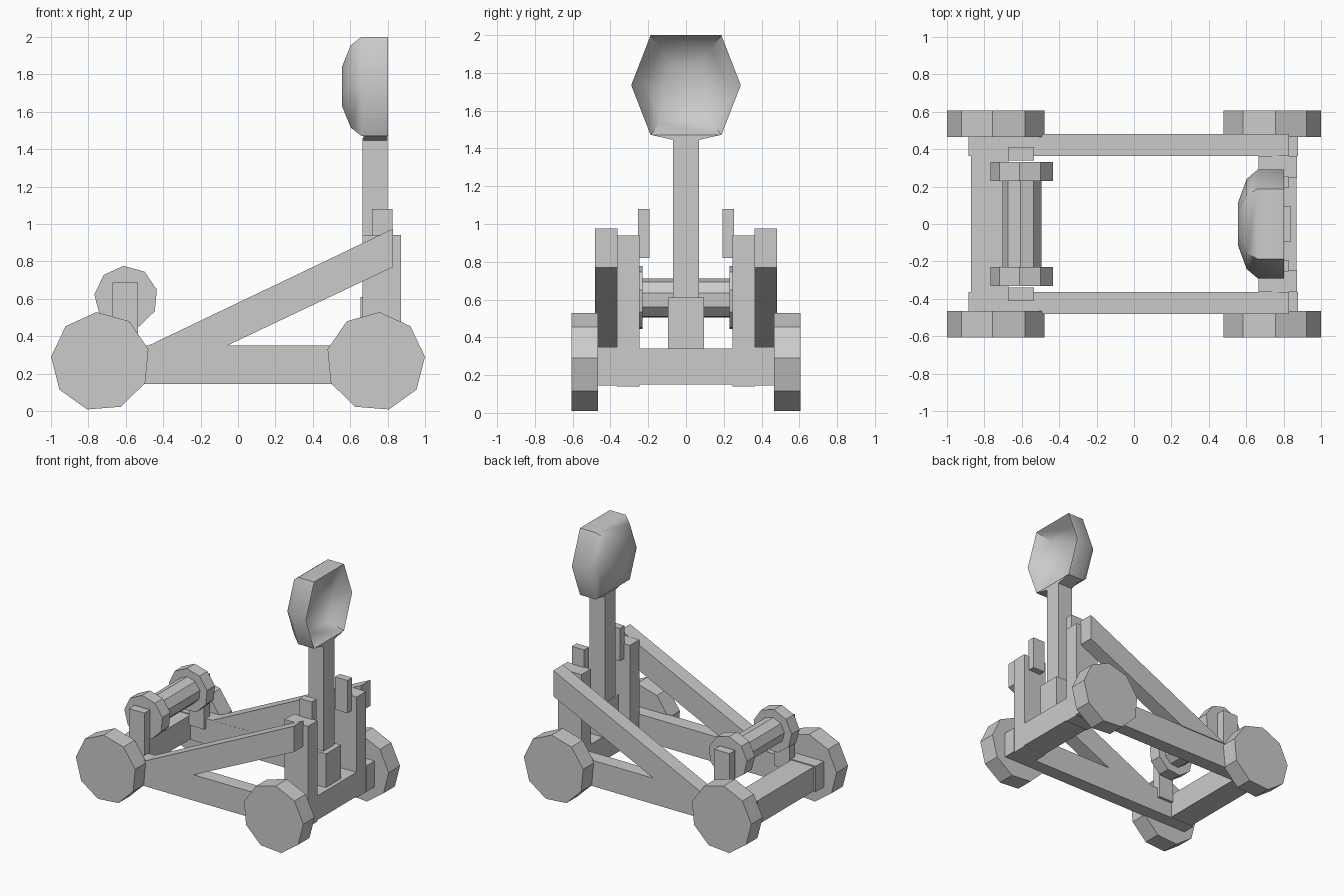
import bpy, bmesh
from math import sin, cos, radians

if "Cube" in bpy.data.objects:
    bpy.data.objects.remove(bpy.data.objects["Cube"])


def finish(name, bm):
    bmesh.ops.recalc_face_normals(bm, faces=bm.faces)
    me = bpy.data.meshes.new(name)
    bm.to_mesh(me)
    bm.free()
    ob = bpy.data.objects.new(name, me)
    bpy.context.collection.objects.link(ob)
    return ob


def prism(name, profile, y0, y1):
    """Extrude an (x, z) profile along y."""
    bm = bmesh.new()
    a = [bm.verts.new((x, y0, z)) for x, z in profile]
    b = [bm.verts.new((x, y1, z)) for x, z in profile]
    n = len(profile)
    bm.faces.new(a)
    bm.faces.new(b)
    for i in range(n):
        j = (i + 1) % n
        bm.faces.new((a[i], a[j], b[j], b[i]))
    return finish(name, bm)


def box(name, x0, x1, y0, y1, z0, z1):
    return prism(name, [(x0, z0), (x1, z0), (x1, z1), (x0, z1)], y0, y1)


def nonagon(cx, cz, r, flip=1):
    angles = [radians(14.5 + 40 * i) for i in range(9)]
    return [(cx + flip * r * cos(a), cz + r * sin(a)) for a in angles]


# Parts repeated on both sides
for side, s in (("left", 1), ("right", -1)):
    def span(a, b):
        return sorted((s * a, s * b))

    # Wheels
    for end, f in (("front", 1), ("rear", -1)):
        prism(f"{end}_wheel_{side}", nonagon(-f * 0.735, 0.265, 0.265, f), *span(0.465, 0.607))
    # Frame rail, post and sloping brace
    box(f"side_rail_{side}", -0.885, 0.875, *span(0.362, 0.475), 0.145, 0.35)
    box(f"post_{side}", 0.665, 0.87, *span(0.245, 0.364), 0.14, 0.94)
    prism(f"brace_{side}", [(-0.49, 0.345), (-0.07, 0.345), (0.828, 0.77), (0.828, 0.975)],
          *span(0.363, 0.482))
    # Stop peg on the inside of each post
    box(f"stop_peg_{side}", 0.717, 0.825, *span(0.193, 0.253), 0.82, 1.08)
    # Winch flange and support
    prism(f"winch_flange_{side}", nonagon(-0.598, 0.607, 0.17), *span(0.23, 0.33))
    box(f"winch_support_{side}", -0.67, -0.535, *span(0.34, 0.41), 0.27, 0.687)

# Cross beams and winch drum
box("cross_beam_front", -0.87, -0.67, -0.365, 0.365, 0.15, 0.342)
box("cross_beam_rear", 0.665, 0.868, -0.365, 0.365, 0.15, 0.342)
prism("winch_drum", nonagon(-0.598, 0.607, 0.106), -0.235, 0.235)

# Throwing arm and its base block
box("arm_base", 0.655, 0.838, -0.094, 0.094, 0.335, 0.61)
box("throwing_arm", 0.665, 0.798, -0.068, 0.068, 0.34, 1.46)

# Flared collar between arm and bucket
bm = bmesh.new()
rings = []
for x in (0.67, 0.798):
    rings.append([bm.verts.new((x, y, z)) for y, z in
                  ((-0.068, 1.445), (0.068, 1.445), (0.187, 1.472), (-0.187, 1.472))])
for r in rings:
    bm.faces.new(r)
for i in range(4):
    j = (i + 1) % 4
    bm.faces.new((rings[0][i], rings[0][j], rings[1][j], rings[1][i]))
finish("bucket_collar", bm)

# Hexagonal bucket, lofted from the back, over the rim and into the bowl
hexagon = [(0.187, 0.265), (0.29, 0), (0.187, -0.265), (-0.187, -0.265), (-0.29, 0), (-0.187, 0.265)]
bm = bmesh.new()
loft = [(0.556, 0.40), (0.602, 0.83), (0.66, 1.0), (0.8, 1.0), (0.69, 0.74), (0.64, 0.4)]
rings = [[bm.verts.new((x, y * k, 1.735 + z * k)) for y, z in hexagon] for x, k in loft]
bm.faces.new(rings[0])
bm.faces.new(rings[-1])
for a, b in zip(rings, rings[1:]):
    for i in range(6):
        j = (i + 1) % 6
        bm.faces.new((a[i], a[j], b[j], b[i]))
bucket = finish("bucket", bm)
bpy.context.view_layer.objects.active = bucket
bucket.select_set(True)
bpy.ops.object.shade_smooth_by_angle(angle=radians(50))
